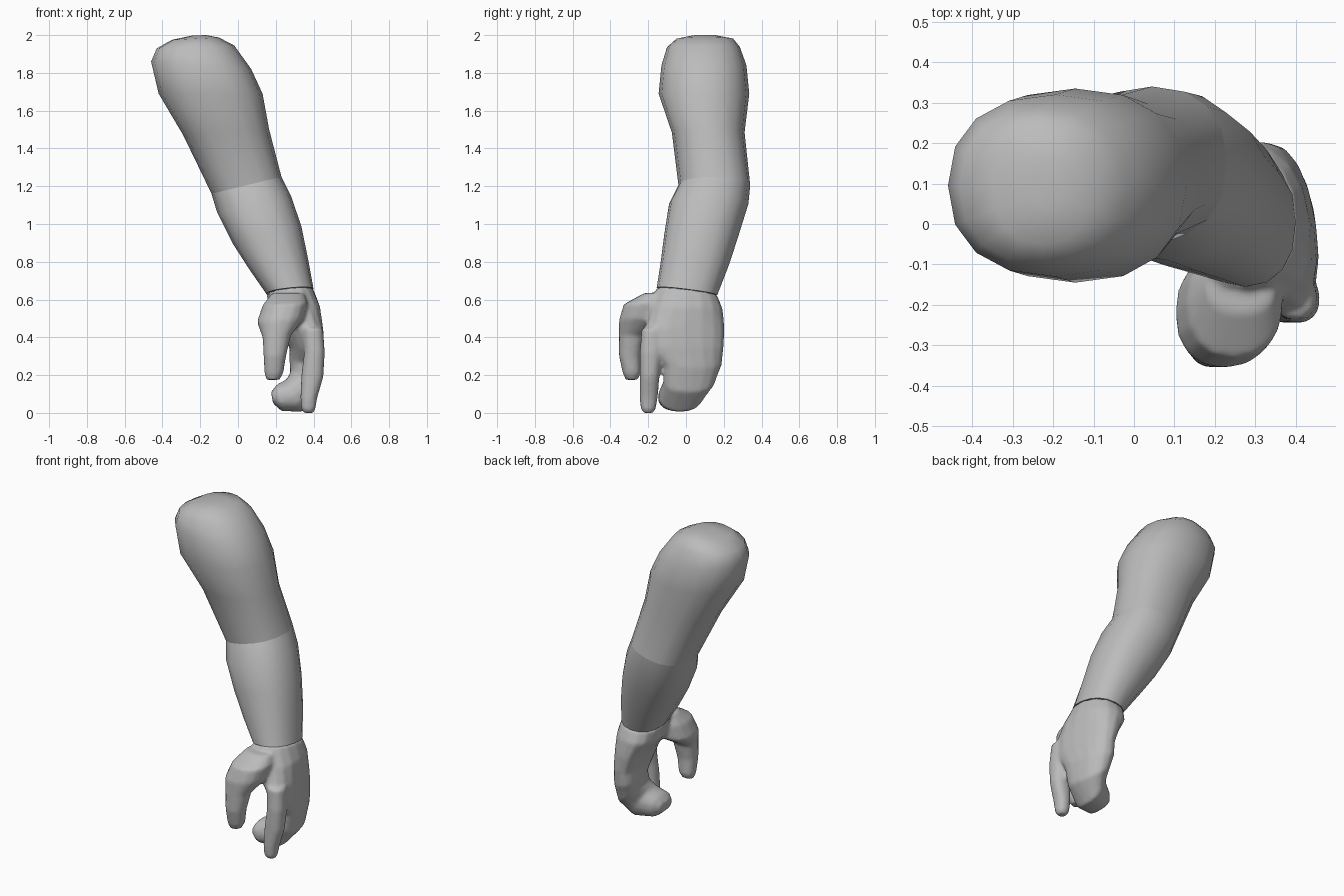
import bpy, bmesh, math

grey = bpy.data.materials.new("plain_grey")
grey.diffuse_color = (0.5, 0.5, 0.5, 1)


def power(v, p):
    return math.copysign(abs(v) ** p, v)


def add_loft(bm, rings, sides=16, p=0.88):
    """Ring = left x, left z, right x, right z, front y, back y, front lift, front x shift."""
    loops = []
    for xl, zl, xr, zr, yf, yb, *extra in rings:
        lift, shift = extra or (0, 0)
        loop = []
        for i in range(sides):
            t = 2 * math.pi * i / sides
            c, s = power(math.cos(t), p), power(math.sin(t), p)
            loop.append(bm.verts.new(((xl + xr) / 2 + c * (xr - xl) / 2 - s * shift,
                                      (yf + yb) / 2 + s * (yb - yf) / 2,
                                      (zl + zr) / 2 + c * (zr - zl) / 2 - s * lift)))
        loops.append(loop)
    for a, b in zip(loops, loops[1:]):
        for i in range(sides):
            j = (i + 1) % sides
            bm.faces.new((a[i], a[j], b[j], b[i]))
    bm.faces.new(loops[0])
    bm.faces.new(loops[-1][::-1])


def make_part(name, lofts, angle):
    bm = bmesh.new()
    for rings in lofts:
        add_loft(bm, rings)
    bmesh.ops.recalc_face_normals(bm, faces=bm.faces)
    mesh = bpy.data.meshes.new(name)
    bm.to_mesh(mesh)
    bm.free()
    mesh.materials.append(grey)
    ob = bpy.data.objects.new(name, mesh)
    bpy.context.collection.objects.link(ob)
    bpy.ops.object.select_all(action='DESELECT')
    ob.select_set(True)
    bpy.context.view_layer.objects.active = ob
    bpy.ops.object.shade_smooth_by_angle(angle=math.radians(angle))
    return ob


# Rings shared where the parts meet
elbow = (-0.14, 1.16, 0.23, 1.25, -0.04, 0.34)
wrist = (0.15, 0.63, 0.40, 0.655, -0.155, 0.165, 0.02, 0)

# Upper arm with rounded shoulder
make_part("upper_arm", [[
    (-0.24, 1.998, -0.17, 2.0, 0.04, 0.16),
    (-0.35, 1.975, -0.10, 1.987, -0.05, 0.25),
    (-0.43, 1.93, -0.02, 1.945, -0.10, 0.285),
    (-0.46, 1.86, 0.07, 1.82, -0.13, 0.32),
    (-0.42, 1.69, 0.13, 1.69, -0.145, 0.335),
    (-0.29, 1.47, 0.165, 1.50, -0.075, 0.31),
    elbow]], 50)

# Forearm
make_part("forearm", [[
    elbow,
    (-0.11, 1.06, 0.28, 1.15, -0.09, 0.33),
    (-0.03, 0.90, 0.335, 0.99, -0.115, 0.28),
    (0.06, 0.76, 0.37, 0.82, -0.135, 0.23),
    wrist]], 50)

# Hand: palm running into the curled fingers, index finger and thumb
palm = [
    wrist,
    (0.17, 0.54, 0.435, 0.56, -0.19, 0.195, 0, 0.02),
    (0.24, 0.44, 0.445, 0.45, -0.22, 0.205, 0, 0.03),
    (0.28, 0.34, 0.45, 0.35, -0.20, 0.20, 0, 0.03),
    (0.28, 0.27, 0.445, 0.24, -0.12, 0.19, 0, 0.03),
    (0.28, 0.22, 0.425, 0.11, -0.12, 0.155, 0, 0.02),
    (0.26, 0.18, 0.34, 0.005, -0.145, 0.09, 0, 0),
    (0.205, 0.15, 0.23, 0.01, -0.15, 0.04, 0, 0),
    (0.175, 0.11, 0.185, 0.05, -0.12, 0.0, 0, 0)]
index = [
    (0.34, 0.45, 0.45, 0.45, -0.235, -0.12),
    (0.35, 0.32, 0.46, 0.32, -0.245, -0.125),
    (0.335, 0.20, 0.452, 0.19, -0.245, -0.14),
    (0.33, 0.08, 0.42, 0.08, -0.245, -0.15),
    (0.335, 0.02, 0.41, 0.02, -0.24, -0.16),
    (0.345, 0.0, 0.40, 0.0, -0.225, -0.175)]
thumb = [
    (0.18, 0.635, 0.35, 0.635, -0.22, -0.08),
    (0.13, 0.57, 0.37, 0.58, -0.33, -0.06),
    (0.10, 0.48, 0.35, 0.50, -0.355, -0.08),
    (0.13, 0.40, 0.28, 0.41, -0.355, -0.22),
    (0.135, 0.30, 0.255, 0.30, -0.355, -0.24),
    (0.14, 0.21, 0.24, 0.21, -0.335, -0.24),
    (0.15, 0.175, 0.22, 0.175, -0.32, -0.255)]
hand = make_part("hand", [palm, index, thumb], 180)
fuse = hand.modifiers.new("fuse", 'REMESH')
fuse.mode = 'VOXEL'
fuse.voxel_size = 0.011
fuse.use_smooth_shade = True
soften = hand.modifiers.new("soften", 'SMOOTH')
soften.factor = 0.5
soften.iterations = 5
